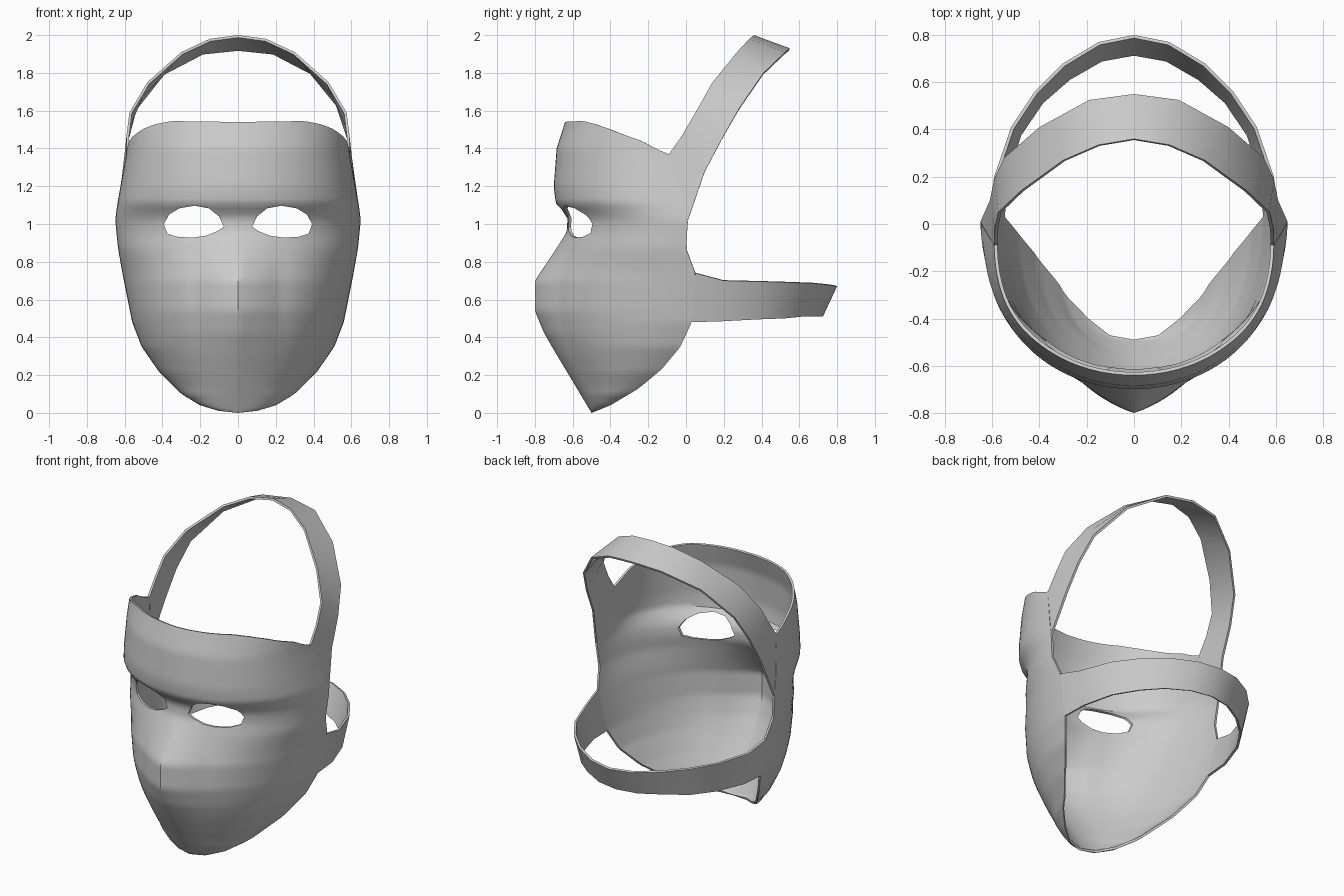
import bpy, bmesh
from math import sin, cos, pi, radians

if "Cube" in bpy.data.objects:
    bpy.data.objects.remove(bpy.data.objects["Cube"])

THICK = 0.014


def lerp_table(table, v):
    """Piecewise-linear lookup in a list of (key, value)."""
    if v <= table[0][0]:
        return table[0][1]
    for (a, p), (b, q) in zip(table, table[1:]):
        if v <= b:
            return p + (q - p) * (v - a) / (b - a)
    return table[-1][1]


def make_object(name, bm):
    me = bpy.data.meshes.new(name)
    bm.to_mesh(me)
    bm.free()
    ob = bpy.data.objects.new(name, me)
    bpy.context.collection.objects.link(ob)
    return ob


def activate(ob):
    bpy.ops.object.select_all(action='DESELECT')
    ob.select_set(True)
    bpy.context.view_layer.objects.active = ob


def apply_all(ob):
    activate(ob)
    for m in list(ob.modifiers):
        bpy.ops.object.modifier_apply(modifier=m.name)
    bpy.ops.object.shade_smooth_by_angle(angle=radians(35))


def skin(name, rows):
    """Sheet through rows of points, thickened inwards."""
    bm = bmesh.new()
    grid = [[bm.verts.new(p) for p in r] for r in rows]
    for r, s in zip(grid, grid[1:]):
        for i in range(len(r) - 1):
            bm.faces.new((r[i], r[i + 1], s[i + 1], s[i]))
    bmesh.ops.remove_doubles(bm, verts=bm.verts, dist=0.0005)
    ob = make_object(name, bm)
    m = ob.modifiers.new("thickness", 'SOLIDIFY')
    m.thickness = THICK
    m.offset = -1
    return ob


# Face profiles by height: half width, rear edge, front curve, nose ridge
WIDTH = [(0, 0), (.01, .1), (.04, .2), (.1, .3), (.22, .42), (.35, .51), (.48, .56),
         (.74, .612), (.87, .635), (1.02, .65), (1.1, .64), (1.37, .592), (1.54, .58)]
REAR = [(0, -.5), (.04, -.4), (.13, -.25), (.23, -.13), (.35, -.03), (.48, .03),
        (.74, .05), (.87, 0), (1.02, .01), (1.37, -.09)]
FRONT = [(0, -.5), (.1, -.55), (.3, -.65), (.42, -.7), (.54, -.73), (.7, -.72), (.85, -.66),
         (.95, -.625), (1.03, -.625), (1.08, -.66), (1.11, -.69), (1.2, -.7),
         (1.4, -.685), (1.54, -.64)]
NOSE = [(0, 0), (.3, .03), (.54, .07), (.7, .08), (.85, .04), (.97, .005), (1.1, 0)]
ROUND = [(1.0, 1.0), (1.12, .85)]
TOP = [(0, 1.54), (37, 1.545), (48, 1.53), (59, 1.505), (79, 1.44), (90, 1.37)]


def face_point(a, t):
    z = lerp_table(TOP, abs(a) * 180 / pi) * t
    w, back, front = (lerp_table(k, z) for k in (WIDTH, REAR, FRONT))
    x = w * sin(a)
    y = back + (front - back) * max(cos(a), 0) ** lerp_table(ROUND, z)
    y -= lerp_table(NOSE, z) * max(0, 1 - abs(x) / .22)
    return x, y, z


# Mask face
COLS, ROWS = 56, 64
face = skin("mask_face", [[face_point(-pi / 2 + pi * i / COLS, (j / ROWS) ** 1.15)
                           for i in range(COLS + 1)] for j in range(ROWS + 1)])

# Eye openings
EYE = [(.075, .985), (.1, 1.04), (.155, 1.083), (.23, 1.097), (.31, 1.083), (.365, 1.05),
       (.392, 1.0), (.375, .95), (.32, .932), (.24, .928), (.17, .938), (.11, .962)]
cutters = []
for side in (-1, 1):
    bm = bmesh.new()
    f = bm.faces.new([bm.verts.new((side * x, -1, z)) for x, z in EYE])
    ext = bmesh.ops.extrude_face_region(bm, geom=[f])
    moved = [v for v in ext["geom"] if isinstance(v, bmesh.types.BMVert)]
    bmesh.ops.translate(bm, verts=moved, vec=(0, .8, 0))
    bmesh.ops.recalc_face_normals(bm, faces=bm.faces)
    cut = make_object("eye_cutter", bm)
    cut.hide_render = True
    m = face.modifiers.new("eye", 'BOOLEAN')
    m.operation = 'DIFFERENCE'
    m.solver = 'EXACT'
    m.object = cut
    cutters.append(cut)
apply_all(face)
for c in cutters:
    bpy.data.objects.remove(c)


# Straps: upper and lower edge from the right side to the middle, mirrored
def strap(name, upper, lower):
    def full(e):
        return [(-x, y, z) for x, y, z in e] + [p for p in reversed(e[:-1])]
    up, low = full(upper), full(lower)
    mid = [tuple((a + b) / 2 for a, b in zip(p, q)) for p, q in zip(up, low)]
    apply_all(skin(name, [up, mid, low]))


strap("crown_strap",
      [(.592, -.09, 1.37), (.59, -.02, 1.47), (.575, .05, 1.59), (.48, .14, 1.75),
       (.3, .27, 1.91), (.15, .335, 1.98), (0, .36, 2.0)],
      [(.65, .01, 1.02), (.61, .1, 1.28), (.592, .19, 1.45), (.55, .28, 1.61),
       (.4, .41, 1.8), (.19, .525, 1.91), (0, .55, 1.93)])
strap("rear_strap",
      [(.612, .05, .74), (.592, .2, .70), (.52, .41, .695), (.42, .56, .69),
       (.3, .68, .685), (.15, .77, .675), (0, .8, .67)],
      [(.56, .03, .48), (.55, .19, .485), (.49, .38, .495), (.395, .52, .50),
       (.28, .62, .51), (.14, .7, .51), (0, .725, .51)])
